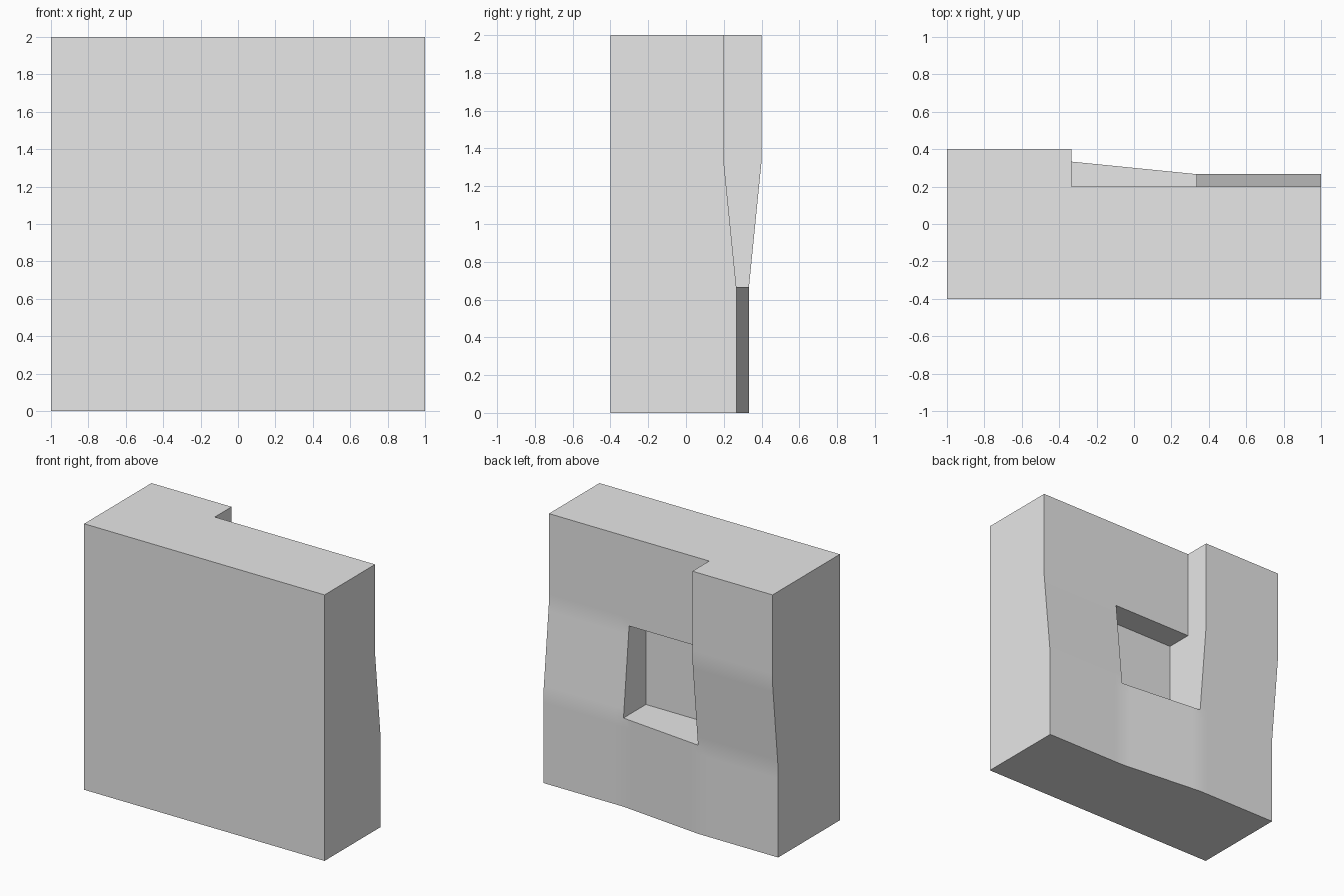
import bpy, bmesh, math

if "Cube" in bpy.data.objects:
    bpy.data.objects.remove(bpy.data.objects["Cube"])

N = 10            # subdivisions per cell, keeps the soft creases narrow
C = 2 / 3         # cell size
FRONT = -0.4
A, B, D, E = 0.2, 0.2 + 0.2 / 3, 0.2 + 0.4 / 3, 0.4

# Back-face depth of each cell: (at low x, at high x, at low z, at high z)
# flat cells hold one value, ramps run along x or z
flat = lambda v: (lambda u, w: v)
ramp_x = lambda a, b: (lambda u, w: a + (b - a) * u)
ramp_z = lambda a, b: (lambda u, w: a + (b - a) * w)
cells = {
    (0, 2): flat(E), (1, 2): flat(A), (2, 2): flat(A),
    (0, 1): ramp_z(D, E), (1, 1): flat(0.0), (2, 1): ramp_z(B, A),
    (0, 0): flat(D), (1, 0): ramp_x(D, B), (2, 0): flat(B),
}

bm = bmesh.new()


def quad(points):
    bm.faces.new([bm.verts.new(p) for p in points])


def depth(i, j, u, w):
    f = cells.get((i, j))
    return f(u, w) if f else FRONT


def point(i, j, u, w, y):
    return (-1 + (i + u) * C, y, (j + w) * C)


# Raised and ramped back surface, with walls wherever a neighbour is lower
for (i, j) in cells:
    for a in range(N):
        for b in range(N):
            ring = [(a, b), (a, b + 1), (a + 1, b + 1), (a + 1, b)]
            quad([point(i, j, p / N, q / N, depth(i, j, p / N, q / N)) for p, q in ring])
    for di, dj in ((1, 0), (-1, 0), (0, 1), (0, -1)):
        for k in range(N):
            wall = []
            drop = 0
            for t in (k / N, (k + 1) / N):
                u, w = ((di + 1) / 2, t) if di else (t, (dj + 1) / 2)
                hi = depth(i, j, u, w)
                lo = depth(i + di, j + dj, u - di, w - dj)
                drop += hi - lo
                wall.append((point(i, j, u, w, hi), point(i, j, u, w, lo)))
            if drop > 1e-4:
                quad([wall[0][0], wall[1][0], wall[1][1], wall[0][1]])

bmesh.ops.remove_doubles(bm, verts=bm.verts[:], dist=1e-4)
# Split walls at the lowest step level so that neighbouring walls join up
bmesh.ops.bisect_plane(bm, geom=bm.verts[:] + bm.edges[:] + bm.faces[:], dist=1e-4,
                       plane_co=(0, A, 0), plane_no=(0, 1, 0))
bmesh.ops.remove_doubles(bm, verts=bm.verts[:], dist=1e-4)

# Flat front face
rim = [e for e in bm.edges if all(abs(v.co.y - FRONT) < 1e-4 for v in e.verts)]
bmesh.ops.edgeloop_fill(bm, edges=rim)
bmesh.ops.recalc_face_normals(bm, faces=bm.faces[:])

mesh = bpy.data.meshes.new("stepped_block")
bm.to_mesh(mesh)
bm.free()
block = bpy.data.objects.new("stepped_block", mesh)
bpy.context.collection.objects.link(block)

grey = bpy.data.materials.new("light grey")
grey.diffuse_color = (0.8, 0.8, 0.8, 1)
grey.use_nodes = True
grey.node_tree.nodes["Principled BSDF"].inputs["Base Color"].default_value = grey.diffuse_color
mesh.materials.append(grey)

bpy.context.view_layer.objects.active = block
block.select_set(True)
bpy.ops.object.shade_smooth_by_angle(angle=math.radians(30))
